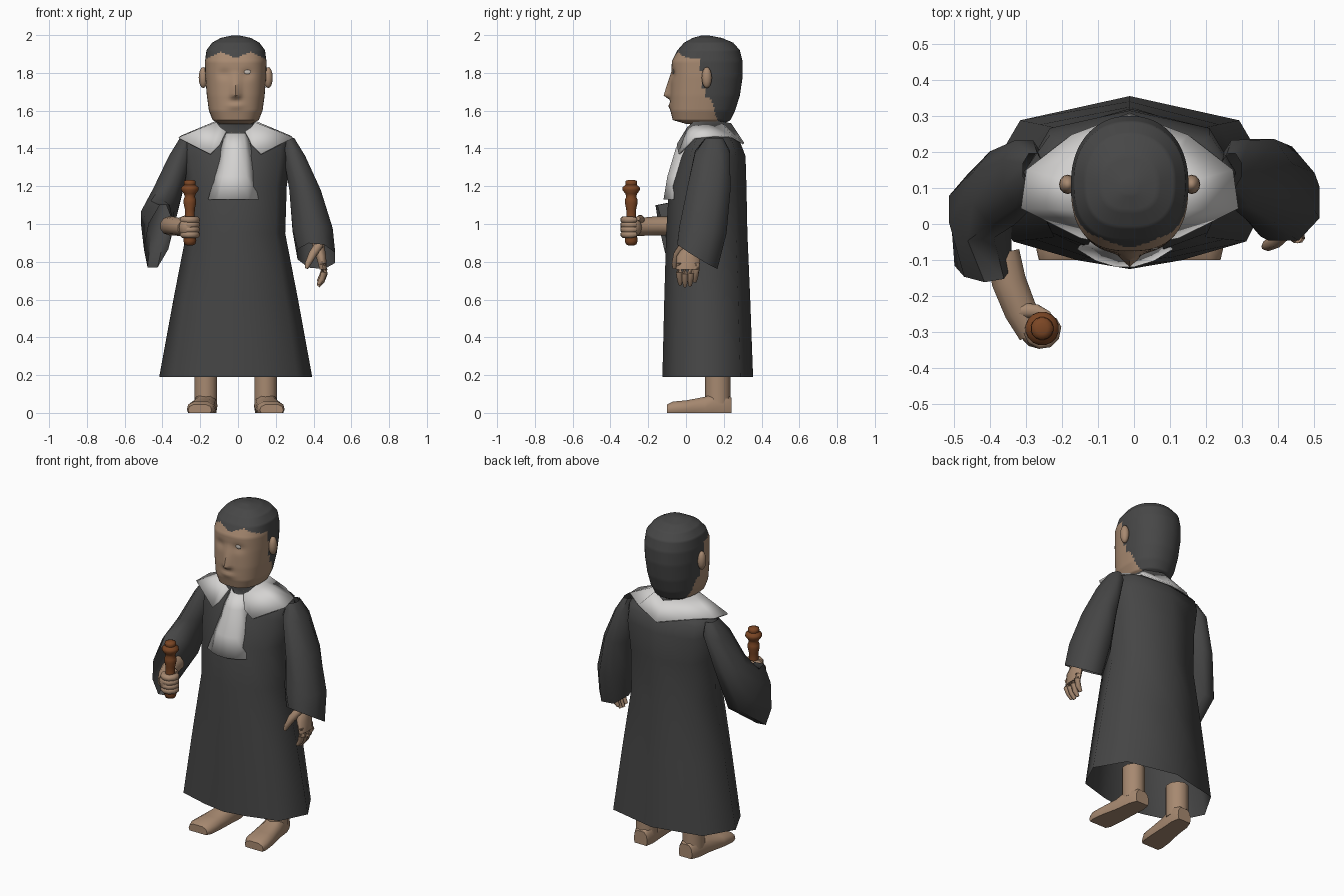
import bpy, bmesh, math
from mathutils import Vector

AXIS = -0.012  # the body stands slightly left of the origin


def material(name, rgb):
    m = bpy.data.materials.new(name)
    m.diffuse_color = (*rgb, 1)
    return m


CLOTH = material("black cloth", (0.06, 0.06, 0.06))
HAIR = material("dark hair", (0.063, 0.063, 0.063))
SKIN = material("skin", (0.385, 0.25, 0.163))
LINEN = material("white linen", (0.66, 0.65, 0.64))
WOOD = material("brown wood", (0.20, 0.062, 0.018))
GLINT = material("eye glint", (0.55, 0.50, 0.45))


def finish(bm, name, mats, angle=40):
    bmesh.ops.recalc_face_normals(bm, faces=bm.faces)
    me = bpy.data.meshes.new(name)
    bm.to_mesh(me)
    bm.free()
    for m in mats:
        me.materials.append(m)
    ob = bpy.data.objects.new(name, me)
    bpy.context.collection.objects.link(ob)
    bpy.ops.object.select_all(action='DESELECT')
    ob.select_set(True)
    bpy.context.view_layer.objects.active = ob
    bpy.ops.object.shade_smooth_by_angle(angle=math.radians(angle))
    return ob


def loft(name, rings, mat, closed=True, caps=(True, True), angle=40):
    """Skin a list of point rings."""
    bm = bmesh.new()
    rows = [[bm.verts.new(p) for p in r] for r in rings]
    n = len(rows[0])
    for a, b in zip(rows, rows[1:]):
        for i in range(n if closed else n - 1):
            j = (i + 1) % n
            bm.faces.new((a[i], a[j], b[j], b[i]))
    for cap, row in zip(caps, (rows[0], rows[-1])):
        if cap and closed:
            bm.faces.new(row)
    return finish(bm, name, [mat], angle)


def oval(c, a, b, n=8):
    """Ring around c spanned by half-axis vectors a and b."""
    c, a, b = Vector(c), Vector(a), Vector(b)
    return [c + a * math.cos(t) + b * math.sin(t)
            for t in (2 * math.pi * (i + 0.5) / n for i in range(n))]


def tube(name, path, radii, mat, n=8):
    pts = [Vector(p) for p in path]
    rings = []
    for i, (p, r) in enumerate(zip(pts, radii)):
        q = (pts[min(i + 1, len(pts) - 1)] - pts[max(i - 1, 0)]).to_track_quat('Z', 'Y')
        rings.append(oval(p, q @ Vector((r, 0, 0)), q @ Vector((0, r, 0)), n))
    return loft(name, rings, mat, angle=60)


def ball(name, c, s, mat):
    bm = bmesh.new()
    bmesh.ops.create_uvsphere(bm, u_segments=12, v_segments=8, radius=1)
    for v in bm.verts:
        v.co = Vector(c) + Vector((v.co.x * s[0], v.co.y * s[1], v.co.z * s[2]))
    return finish(bm, name, [mat], 60)


def thicken(ob, t):
    m = ob.modifiers.new("thickness", 'SOLIDIFY')
    m.thickness, m.offset = t, 0
    return ob


def on_axis(ob):
    ob.location.x = AXIS


# Robe body: ten-sided section swept up from the flared hem
half = [(0.75, 0.72), (1, 0), (0.8, -0.68), (0.35, -0.9)]
section = [(0, 1)] + half + [(0, -1)] + [(-u, v) for u, v in reversed(half)]
robe = [(0.19, 0.405, -0.125, 0.355), (0.60, 0.33, -0.115, 0.34), (0.95, 0.262, -0.105, 0.325),
        (1.20, 0.27, -0.09, 0.32), (1.36, 0.295, -0.035, 0.315), (1.43, 0.295, 0.0, 0.288),
        (1.455, 0.275, 0.025, 0.262), (1.485, 0.18, 0.035, 0.235), (1.535, 0.095, 0.02, 0.21)]
on_axis(loft("robe_body", [[(u * rx, (f + b) / 2 + v * (b - f) / 2, z) for u, v in section]
                           for z, rx, f, b in robe], CLOTH, caps=(False, False), angle=60))

# Sleeves: one hanging, one bent forward, both open at the cuff
loft("hanging_sleeve", [
    oval((0.27, 0.15, 1.455), (0.03, 0, 0), (0, 0.05, 0)),
    oval((0.295, 0.14, 1.38), (0.065, 0, -0.02), (0, 0.10, 0)),
    oval((0.355, 0.12, 1.18), (0.09, 0, 0), (0, 0.125, 0)),
    oval((0.395, 0.09, 0.97), (0.115, 0, 0), (0, 0.135, -0.02)),
    oval((0.415, 0.06, 0.83), (0.108, 0, -0.01), (0, 0.115, -0.07))],
    CLOTH, caps=(False, False), angle=60)
loft("bent_sleeve", [
    oval((-0.28, 0.15, 1.455), (0.03, 0, 0), (0, 0.05, 0)),
    oval((-0.305, 0.14, 1.38), (0.065, 0, 0.02), (0, 0.10, 0)),
    oval((-0.365, 0.10, 1.20), (0.09, 0, 0.02), (0, 0.11, -0.02)),
    oval((-0.425, 0.05, 1.03), (0.095, 0.01, 0), (0, 0.10, -0.10)),
    oval((-0.42, -0.12, 0.935), (0.07, 0.012, 0), (-0.035, 0.04, -0.178))],
    CLOTH, caps=(False, False), angle=60)

# Wide collar laid over the shoulders
inner = [(0.05, 0.0, 1.49), (0.08, 0.01, 1.51), (0.10, 0.04, 1.535), (0.105, 0.10, 1.54),
         (0.09, 0.18, 1.54), (0, 0.235, 1.53)]
outer = [(0.085, -0.045, 1.42), (0.135, -0.035, 1.37), (0.30, 0.045, 1.455),
         (0.285, 0.15, 1.465), (0.16, 0.245, 1.46), (0, 0.305, 1.425)]


def both(pts):
    return pts + [(-x, y, z) for x, y, z in reversed(pts[:-1])]


on_axis(thicken(loft("collar", [both(inner), both(outer)], LINEN, closed=False, angle=30), 0.01))

# Neck bib flaring down the chest
bib = [(1.48, -0.01, 0.06, -0.005), (1.40, -0.01, 0.075, -0.05),
       (1.25, -0.018, 0.10, -0.095), (1.13, -0.025, 0.13, -0.115)]
thicken(loft("neck_bib", [[(cx + w * u, y + 0.05 * u * u, z) for u in (-1, -0.6, -0.2, 0.2, 0.6, 1)]
                          for z, cx, w, y in bib], LINEN, closed=False), 0.012)

# Head: rounded rings with nose, eye sockets and lips pushed in or out
HEAD = [(1.53, 0.085, 0.0, 0.20), (1.55, 0.122, -0.07, 0.235), (1.60, 0.142, -0.082, 0.26),
        (1.68, 0.153, -0.083, 0.285), (1.78, 0.161, -0.078, 0.30), (1.86, 0.163, -0.075, 0.30),
        (1.92, 0.155, -0.045, 0.285), (1.96, 0.125, -0.01, 0.25), (1.985, 0.08, 0.035, 0.19),
        (2.0, 0.01, 0.09, 0.11)]


def power(t, n):
    return math.copysign(abs(t) ** (2 / n), t)


def bump(x, z, x0, z0, sx, sz):
    return math.exp(-((x - x0) / sx) ** 2 - ((z - z0) / sz) ** 2)


def relief(x, z):
    rise = max(0, (1.81 - z) / 0.13) if z > 1.68 else max(0, 1 - (1.68 - z) / 0.025)
    d = -0.036 * math.exp(-(x / 0.024) ** 2) * rise
    d += 0.010 * bump(abs(x), z, 0.06, 1.795, 0.035, 0.025)
    return d - 0.010 * bump(x, z, 0, 1.625, 0.04, 0.016)


rings, N, STEPS = [], 96, 8
for p, q in zip(HEAD, HEAD[1:]):
    for s in range(STEPS):
        z, rx, f, b = [u + (v - u) * s / STEPS for u, v in zip(p, q)]
        ring = []
        for i in range(N):
            t = 2 * math.pi * i / N
            n = 2.15 if math.sin(t) > 0 else 2.6
            x, v = rx * power(math.cos(t), n), power(math.sin(t), n)
            y = (f + b) / 2 + v * (b - f) / 2
            ring.append((x, y + (relief(x, z) if y < 0.03 else 0), z))
        rings.append(ring)
head = loft("head", rings, SKIN, angle=50)
head.data.materials.append(HAIR)
on_axis(head)


def is_hair(c):
    x = abs(c.x)
    if c.z < 1.67:
        return c.z > 1.535 and c.y > 0.13 + (1.67 - c.z) * 0.3
    return c.y > 0.07 + max(0, 1.88 - c.z) * 0.14 or \
        c.z > (1.88 + 0.4 * x if x < 0.08 else 1.912 - 0.5 * (x - 0.08))


for f in head.data.polygons:
    f.material_index = int(is_hair(f.center))

on_axis(tube("neck", [(0, 0.12, 1.48), (0, 0.12, 1.56)], [0.085, 0.085], SKIN, 12))
ball("eye_glint", (0.05, -0.068, 1.805), (0.018, 0.004, 0.012), GLINT)

# Ears, legs and splayed feet on both sides
foot = [(0.24, 0.152, 0.045, 0.08), (0.19, 0.157, 0.06, 0.12), (0.10, 0.165, 0.063, 0.085),
        (0.0, 0.178, 0.073, 0.066), (-0.07, 0.185, 0.074, 0.06), (-0.10, 0.19, 0.062, 0.045)]
prof = [(-0.9, 0), (-1, 0.3), (-0.9, 0.75), (-0.5, 1), (0.5, 1), (0.9, 0.75), (1, 0.3), (0.9, 0)]
for s, side in ((-1, "right"), (1, "left")):
    on_axis(ball(side + "_ear", (s * 0.172, 0.11, 1.775), (0.024, 0.027, 0.056), SKIN))
    on_axis(loft(side + "_leg", [oval((s * 0.158, 0.168, z), (0.063, 0, 0), (0, 0.068, 0), 10)
                                 for z in (0.05, 0.15, 0.25)], SKIN, angle=60))
    on_axis(loft(side + "_foot", [[(s * (cx + w * u), y, h * v) for u, v in prof]
                                  for y, cx, w, h in foot], SKIN, angle=50))

# Hanging hand with curled fingers
loft("left_hand", [oval(c, (a, 0, 0), (0, b, 0), 10) for c, a, b in (
    ((0.415, 0.06, 0.95), 0.035, 0.04), ((0.425, 0.035, 0.89), 0.033, 0.045),
    ((0.44, 0.012, 0.83), 0.028, 0.062), ((0.45, 0.01, 0.76), 0.02, 0.062))], SKIN, angle=60)
for i, y in enumerate((-0.036, -0.006, 0.025, 0.055)):
    drop = (0.01, 0, 0.005, 0.025)[i]
    tube(f"left_finger_{i + 1}", [(0.45, y, 0.79), (0.457, y, 0.735 + drop),
                                  (0.445, y * 0.9, 0.70 + drop), (0.425, y * 0.85, 0.67 + drop)],
         [0.018, 0.018, 0.016, 0.010], SKIN)
tube("left_thumb", [(0.43, -0.01, 0.89), (0.395, -0.045, 0.84), (0.37, -0.06, 0.79),
                    (0.362, -0.063, 0.765)], [0.025, 0.022, 0.016, 0.009], SKIN)

# Raised forearm and fist wrapped around the handle
GX, GY = -0.255, -0.29
tube("right_forearm", [(-0.365, -0.08, 0.99), (-0.347, -0.16, 0.99), (-0.315, -0.24, 0.985),
                       (-0.28, -0.30, 0.98)], [0.05, 0.05, 0.048, 0.045], SKIN, 10)
ball("fist", (GX - 0.01, GY, 0.983), (0.054, 0.056, 0.058), SKIN)
for i in range(4):
    arc = [math.radians(a) for a in (190, 225, 260, 295, 330, 365, 400)]
    tube(f"right_finger_{i + 1}", [(GX + 0.036 * math.cos(a), GY + 0.04 * math.sin(a), 0.944 + 0.026 * i)
                                   for a in arc], [0.019] * 6 + [0.013], SKIN)
tube("right_thumb", [(-0.31, -0.24, 1.01), (-0.27, -0.242, 1.03), (-0.235, -0.255, 1.03)],
     [0.024, 0.02, 0.012], SKIN)

# Turned wooden gavel handle
turned = [(0.012, 0.885), (0.028, 0.892), (0.035, 0.91), (0.031, 0.94), (0.03, 1.0), (0.026, 1.05),
          (0.027, 1.08), (0.034, 1.11), (0.033, 1.13), (0.027, 1.145), (0.032, 1.16), (0.047, 1.18),
          (0.046, 1.195), (0.03, 1.207), (0.032, 1.215), (0.03, 1.228), (0.015, 1.234)]
loft("gavel", [oval((GX, GY, z), (r, 0, 0), (0, r, 0), 16) for r, z in turned], WOOD, angle=60)
